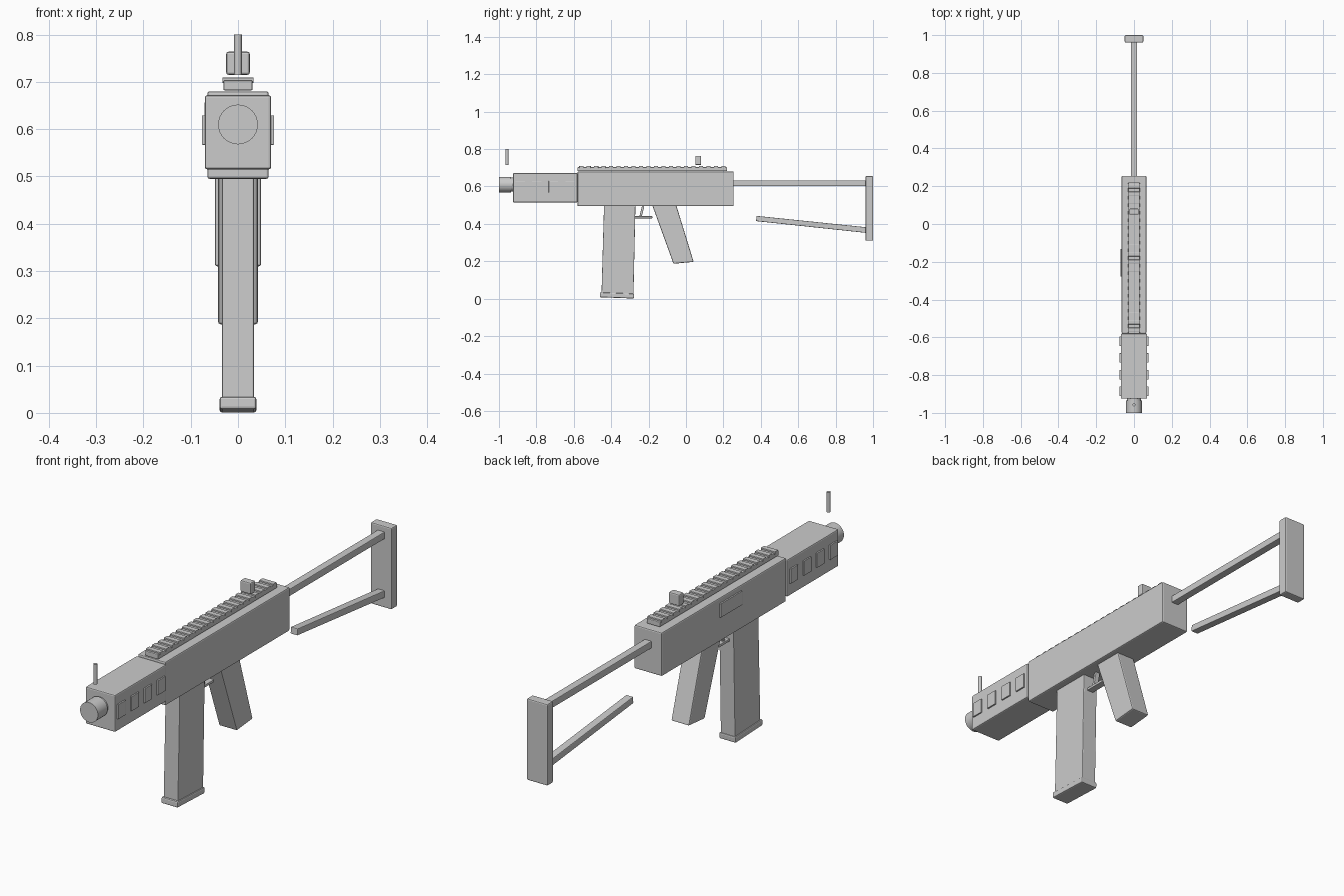
import bpy
import bmesh
import math

cube = bpy.data.objects.get("Cube")
if cube:
    bpy.data.objects.remove(cube, do_unlink=True)

grey = bpy.data.materials.new("plain_grey")
grey.use_nodes = True
grey.diffuse_color = (0.6, 0.6, 0.6, 1)
grey.node_tree.nodes["Principled BSDF"].inputs["Base Color"].default_value = (0.6, 0.6, 0.6, 1)


def finish(name, bm, bevel=0.0):
    bmesh.ops.recalc_face_normals(bm, faces=bm.faces)
    mesh = bpy.data.meshes.new(name)
    bm.to_mesh(mesh)
    bm.free()
    mesh.materials.append(grey)
    obj = bpy.data.objects.new(name, mesh)
    bpy.context.collection.objects.link(obj)
    if bevel:
        mod = obj.modifiers.new("soft_edges", "BEVEL")
        mod.width = bevel
        mod.segments = 2
    return obj


def side_profile(name, points, half_width, bevel=0.005, x=0.0):
    """Extrude a (y, z) outline across x."""
    bm = bmesh.new()
    face = bm.faces.new([bm.verts.new((x - half_width, y, z)) for y, z in points])
    extruded = bmesh.ops.extrude_face_region(bm, geom=[face])["geom"]
    verts = [v for v in extruded if isinstance(v, bmesh.types.BMVert)]
    bmesh.ops.translate(bm, verts=verts, vec=(2 * half_width, 0, 0))
    return finish(name, bm, bevel)


def box(name, y0, y1, z0, z1, half_width, bevel=0.005, x=0.0):
    return side_profile(name, [(y0, z0), (y1, z0), (y1, z1), (y0, z1)], half_width, bevel, x)


def cylinder(name, radius, length, location, along_y=False):
    bm = bmesh.new()
    bmesh.ops.create_cone(bm, cap_ends=True, segments=32, radius1=radius, radius2=radius, depth=length)
    obj = finish(name, bm)
    obj.location = location
    if along_y:
        obj.rotation_euler.x = math.pi / 2
    bpy.ops.object.select_all(action="DESELECT")
    bpy.context.view_layer.objects.active = obj
    obj.select_set(True)
    bpy.ops.object.shade_smooth_by_angle()
    return obj


# Main body
box("receiver", -0.58, 0.255, 0.495, 0.68, 0.065)
box("handguard", -0.925, -0.58, 0.515, 0.672, 0.07)
cylinder("barrel", 0.037, 0.1, (0, -0.91, 0.61), True)
cylinder("muzzle", 0.042, 0.065, (0, -0.9675, 0.61), True)

# Raised handguard panels on both sides
for side, label in ((1, "left"), (-1, "right")):
    for i in range(4):
        y = -0.886 + i * 0.0885
        box(f"handguard_panel_{label}_{i + 1}", y - 0.025, y + 0.025, 0.567, 0.629,
            0.005, 0.001, side * 0.071)
box("ejection_port", -0.277, -0.132, 0.598, 0.657, 0.005, 0.001, -0.066)

# Top rail and its teeth
box("top_rail", -0.58, 0.22, 0.682, 0.703, 0.031, 0.003)
for i in range(20):
    y = -0.56 + i * 0.04
    box(f"rail_tooth_{i + 1}", y - 0.011, y + 0.011, 0.698, 0.709, 0.033, 0.001)

# Sights
box("rear_sight", 0.05, 0.081, 0.715, 0.764, 0.025)
cylinder("front_sight", 0.008, 0.085, (0, -0.957, 0.7575))

# Magazine and base
side_profile("magazine", [(-0.452, 0.02), (-0.281, 0.015), (-0.27, 0.51), (-0.438, 0.51)], 0.034, 0.003)
side_profile("magazine_base", [(-0.461, 0.008), (-0.278, 0.001), (-0.277, 0.027), (-0.46, 0.034)], 0.039)

# Grip and trigger
side_profile("grip", [(-0.067, 0.187), (0.041, 0.197), (-0.055, 0.51), (-0.184, 0.51)], 0.042)
box("trigger_guard", -0.28, -0.18, 0.43, 0.441, 0.015, 0.002)
side_profile("trigger", [(-0.249, 0.441), (-0.236, 0.441), (-0.222, 0.5), (-0.234, 0.5)], 0.01, 0.002)

# Skeleton stock
box("stock_upper_rod", 0.25, 0.965, 0.602, 0.632, 0.0165, 0.003)
side_profile("stock_lower_strut", [(0.375, 0.415), (0.965, 0.352), (0.965, 0.382), (0.377, 0.443)], 0.0165, 0.003)
box("butt_plate", 0.96, 1.0, 0.31, 0.656, 0.049)
